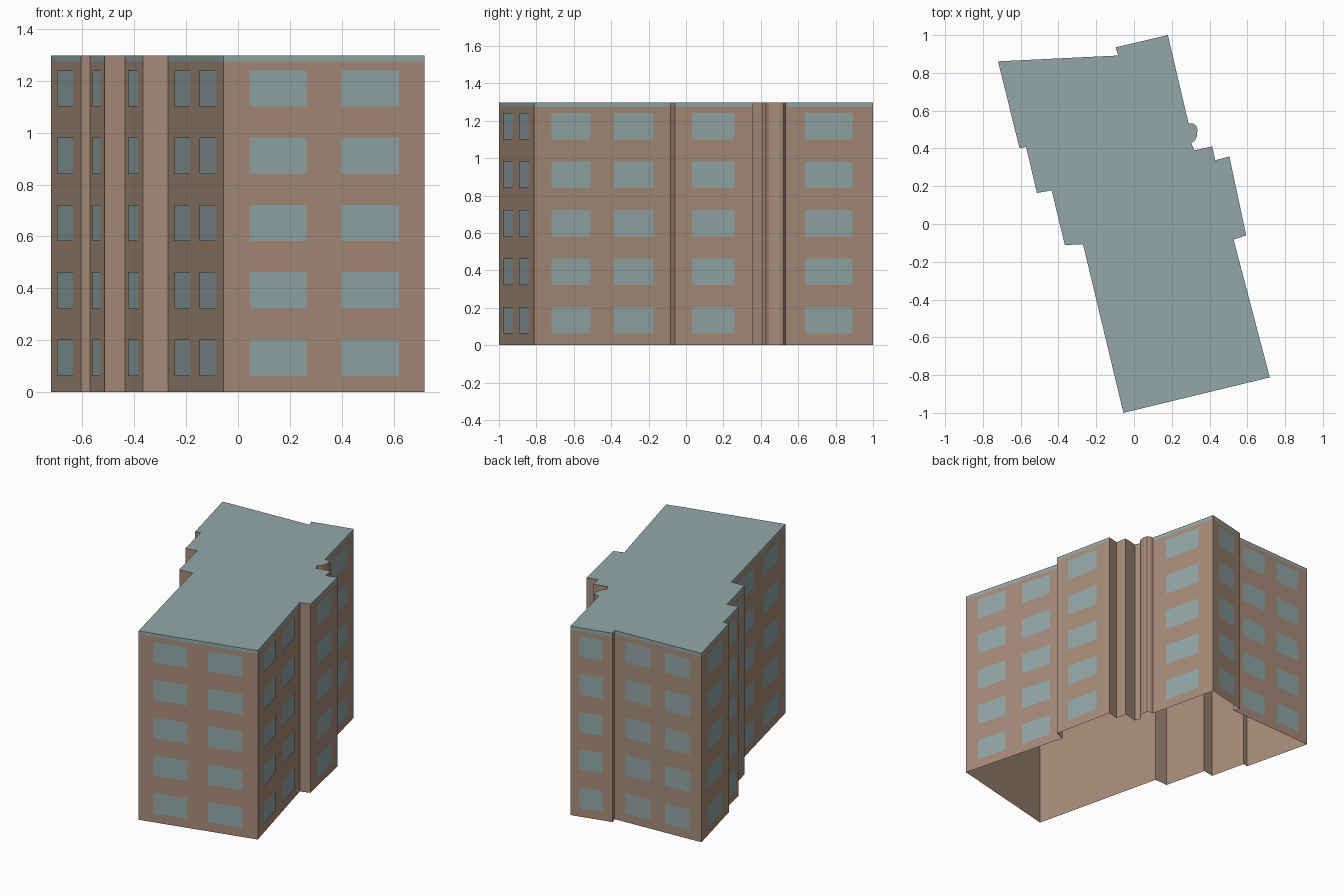
import bpy
import bmesh
from mathutils import Vector

HEIGHT = 1.297
BAND_Z = 1.274
FLOORS = 5
STOREY = HEIGHT / FLOORS
SILL, HEAD = 0.063, 0.203
PLATE = 0.003

cube = bpy.data.objects.get("Cube")
if cube:
    bpy.data.objects.remove(cube, do_unlink=True)


def make_material(name, rgb):
    mat = bpy.data.materials.new(name)
    mat.use_nodes = True
    colour = (*rgb, 1.0)
    mat.diffuse_color = colour
    mat.node_tree.nodes["Principled BSDF"].inputs["Base Color"].default_value = colour
    return mat


brick = make_material("brown brick", (0.39, 0.265, 0.195))
slate = make_material("grey blue glass and roof", (0.295, 0.39, 0.39))


def add_object(name, bm, materials):
    mesh = bpy.data.meshes.new(name)
    bm.to_mesh(mesh)
    bm.free()
    for mat in materials:
        mesh.materials.append(mat)
    obj = bpy.data.objects.new(name, mesh)
    bpy.context.collection.objects.link(obj)
    return obj


# Footprint, counter-clockwise: (x, y, window columns on the wall that starts here)
footprint = [
    (-0.056, -1.0, 2),      # front
    (0.719, -0.812, 2),     # left side, front part
    (0.527, -0.082, 0),
    (0.594, -0.06, 1),      # left side, middle bay
    (0.505, 0.357, 0),
    (0.43, 0.338, 0),
    (0.414, 0.411, 0),
    (0.32, 0.39, 0),
    (0.304, 0.427, 0),      # small rounded shaft
    (0.323, 0.443, 0),
    (0.333, 0.465, 0),
    (0.336, 0.5, 0),
    (0.329, 0.521, 0),
    (0.314, 0.531, 0),
    (0.289, 0.533, 1),      # left side, rear part
    (0.179, 1.0, 1),        # back, projecting bay
    (-0.098, 0.935, 0),
    (-0.083, 0.892, 2),     # back
    (-0.72, 0.861, 1),      # right side, stepped bays
    (-0.606, 0.401, 0),
    (-0.571, 0.408, 1),
    (-0.514, 0.164, 0),
    (-0.436, 0.178, 1),
    (-0.366, -0.112, 0),
    (-0.27, -0.107, 2),
]
# Window spans as fractions of the wall length
spans = {0: [], 1: [(0.222, 0.762)], 2: [(0.128, 0.413), (0.583, 0.872)]}

# Walls with a roof-coloured band on the main faces, open underneath
bm = bmesh.new()
rings = [[bm.verts.new((x, y, z)) for x, y, _ in footprint]
         for z in (0, BAND_Z, HEIGHT)]
count = len(footprint)
for i, (_, _, columns) in enumerate(footprint):
    j = (i + 1) % count
    for level in (0, 1):
        low, high = rings[level], rings[level + 1]
        face = bm.faces.new((low[i], low[j], high[j], high[i]))
        face.material_index = 1 if level == 1 and columns else 0
add_object("walls", bm, [brick, slate])

# Flat roof
bm = bmesh.new()
bm.faces.new([bm.verts.new((x, y, HEIGHT)) for x, y, _ in footprint])
add_object("roof", bm, [slate])

# Window plates on every main wall and storey
bm = bmesh.new()
for i, (x, y, columns) in enumerate(footprint):
    start = Vector((x, y, 0))
    end = Vector((*footprint[(i + 1) % count][:2], 0))
    along = end - start
    out = Vector((along.y, -along.x, 0)).normalized() * PLATE
    for a, b in spans[columns]:
        left, right = start + along * a + out, start + along * b + out
        for floor in range(FLOORS):
            bottom = Vector((0, 0, floor * STOREY + SILL))
            top = Vector((0, 0, floor * STOREY + HEAD))
            corners = (left + bottom, right + bottom, right + top, left + top)
            bm.faces.new([bm.verts.new(c) for c in corners])
add_object("windows", bm, [slate])
